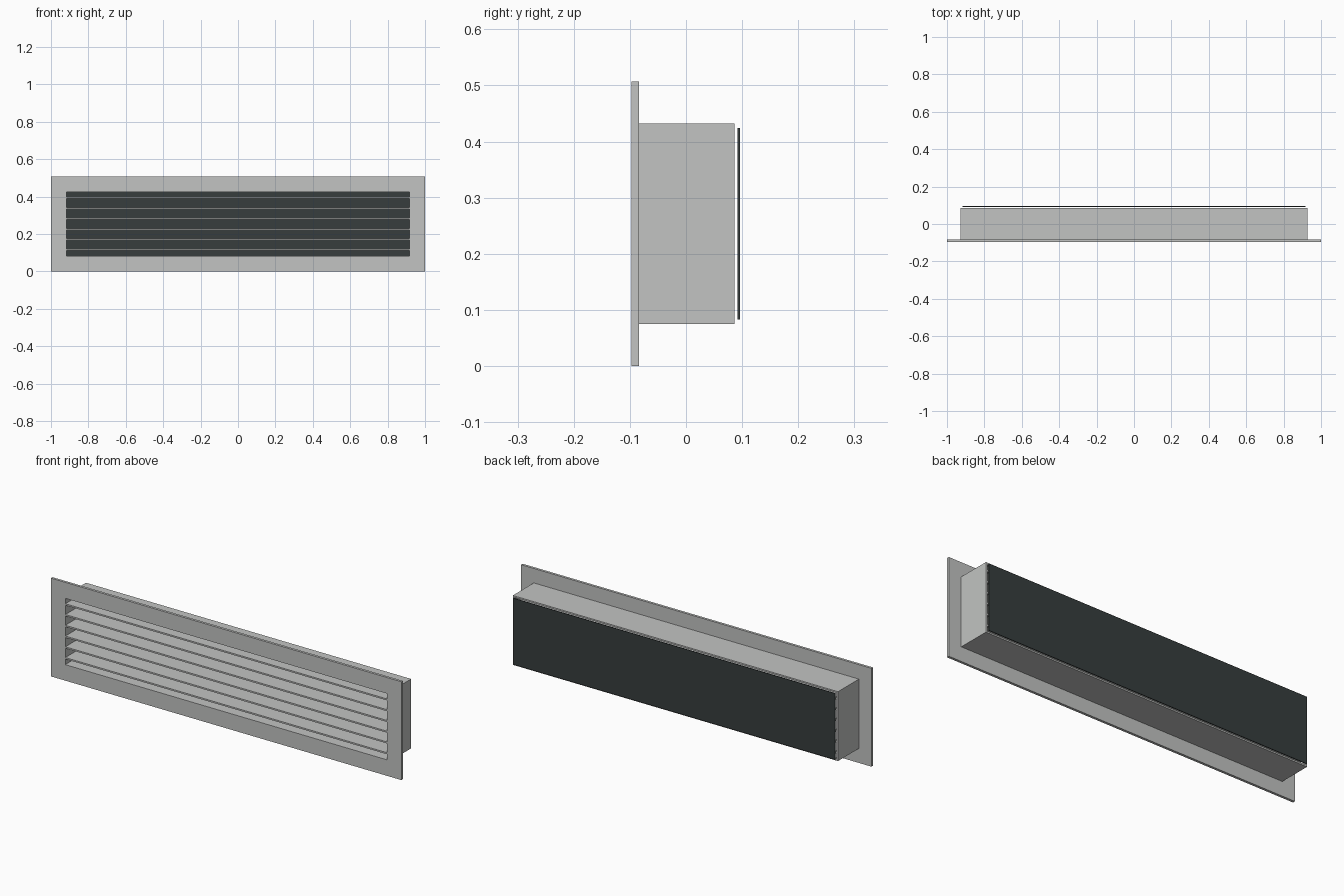
import bpy
import bmesh

old = bpy.data.objects.get("Cube")
if old:
    bpy.data.objects.remove(old, do_unlink=True)


def material(name, colour):
    mat = bpy.data.materials.new(name)
    mat.use_nodes = True
    mat.diffuse_color = colour
    mat.node_tree.nodes["Principled BSDF"].inputs["Base Color"].default_value = colour
    return mat


GREY = material("light grey metal", (0.54, 0.55, 0.54, 1))
DARK = material("dark slate", (0.038, 0.048, 0.048, 1))
MID_Z = 0.2535
OPEN_X, OPEN_Z = 0.918, 0.171      # half size of the opening


def finish(name, bm, mat):
    bmesh.ops.recalc_face_normals(bm, faces=bm.faces)
    mesh = bpy.data.meshes.new(name)
    bm.to_mesh(mesh)
    bm.free()
    mesh.materials.append(mat)
    obj = bpy.data.objects.new(name, mesh)
    bpy.context.collection.objects.link(obj)


def box(name, half_x, z0, z1, y0, y1, mat):
    bm = bmesh.new()
    bmesh.ops.create_cube(bm, size=1)
    for v in bm.verts:
        v.co.x *= 2 * half_x
        v.co.y = y0 if v.co.y < 0 else y1
        v.co.z = z0 if v.co.z < 0 else z1
    finish(name, bm, mat)


def ring(name, half_x, half_z, y0, y1, mat):
    """Rectangular tube around the opening."""
    bm = bmesh.new()
    loops = []
    for hx, hz, y in ((half_x, half_z, y0), (half_x, half_z, y1),
                      (OPEN_X, OPEN_Z, y1), (OPEN_X, OPEN_Z, y0)):
        loops.append([bm.verts.new((sx * hx, y, MID_Z + sz * hz))
                      for sx, sz in ((-1, -1), (1, -1), (1, 1), (-1, 1))])
    for i in range(4):
        a, b = loops[i], loops[(i + 1) % 4]
        for j in range(4):
            k = (j + 1) % 4
            bm.faces.new((a[j], a[k], b[k], b[j]))
    finish(name, bm, mat)


# Front flange and the sleeve behind it
ring("front_frame", 1.0, MID_Z, -0.097, -0.084, GREY)
ring("duct_sleeve", 0.928, 0.179, -0.084, 0.086, GREY)

# Horizontal slats, evenly spaced in the opening
for i in range(6):
    z = MID_Z + (i - 2.5) * 0.0555
    box(f"slat_{i + 1}", OPEN_X, z - 0.004, z + 0.004, -0.096, 0.085, GREY)

# Back panel, set just behind the sleeve
box("back_panel", OPEN_X, MID_Z - OPEN_Z, MID_Z + OPEN_Z, 0.092, 0.096, DARK)
